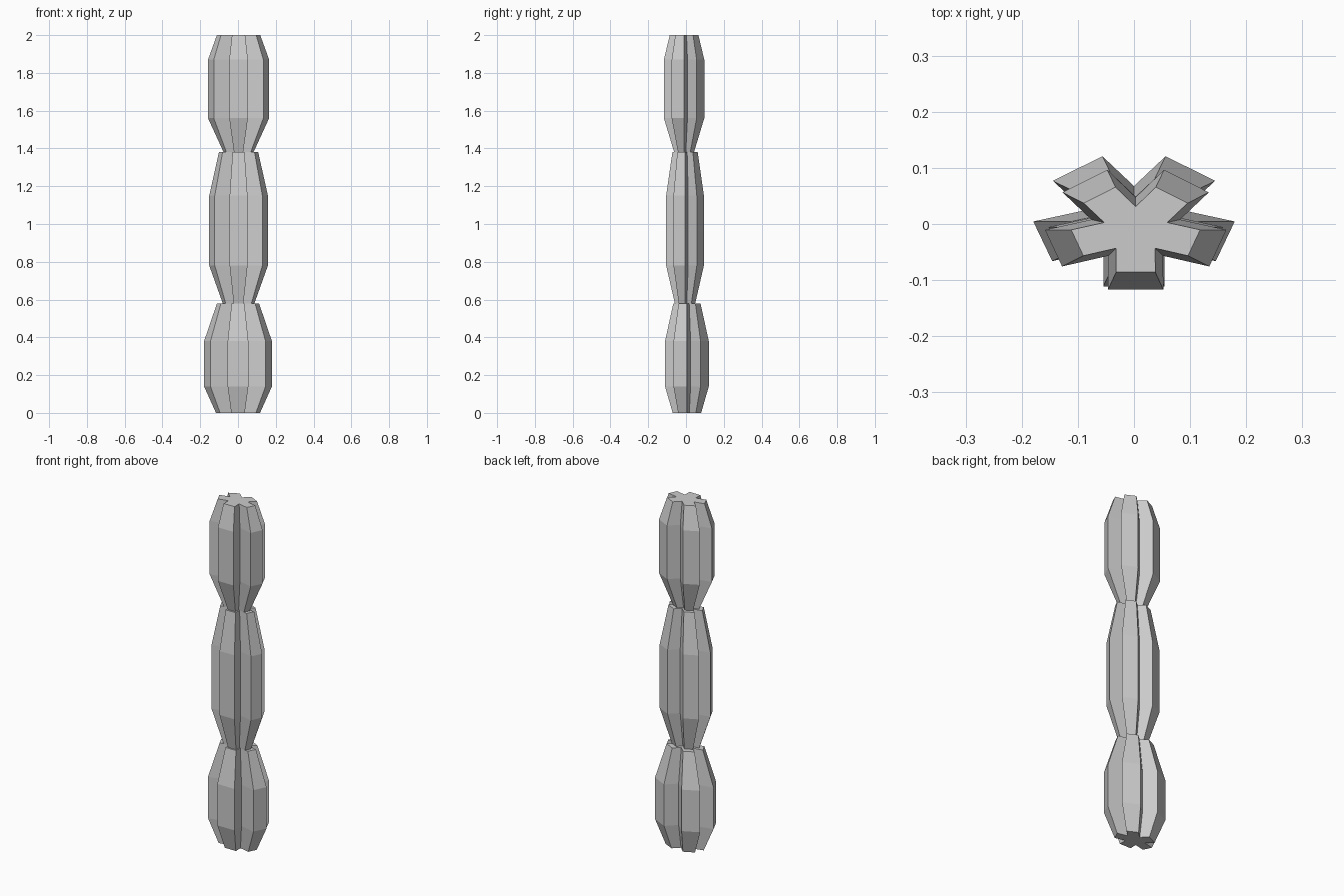
import bpy, bmesh
from math import sin, cos, pi, radians

if "Cube" in bpy.data.objects:
    bpy.data.objects.remove(bpy.data.objects["Cube"])

ARM_HALF = 0.32   # half width of a rib, relative to its radius
NOTCH = 0.54      # radius of the grooves between ribs


def star_ring():
    """Unit cross-section: five blunt ribs, one facing the front."""
    pts = []
    for i in range(5):
        a = radians(-90 + 72 * i)
        for side in (-1, 1):
            w = side * ARM_HALF
            pts.append((cos(a) - sin(a) * w, sin(a) + cos(a) * w))
        b = a + pi / 5
        pts.append((NOTCH * cos(b), NOTCH * sin(b)))
    return pts


def ribbed_segment(name, sx, sy, ox, oy, rings):
    """Loft the star section through (height, scale) rings and cap both ends."""
    bm = bmesh.new()
    section = star_ring()
    loops = [[bm.verts.new((ox + x * sx * s, oy + y * sy * s, z))
              for x, y in section] for z, s in rings]
    n = len(section)
    for lo, hi in zip(loops, loops[1:]):
        for i in range(n):
            j = (i + 1) % n
            bm.faces.new((lo[i], lo[j], hi[j], hi[i]))
    bm.faces.new(loops[0][::-1])
    bm.faces.new(loops[-1])
    bmesh.ops.recalc_face_normals(bm, faces=bm.faces)
    mesh = bpy.data.meshes.new(name)
    bm.to_mesh(mesh)
    bm.free()
    obj = bpy.data.objects.new(name, mesh)
    bpy.context.collection.objects.link(obj)
    return obj


# Three stacked stem segments, each slightly different in girth
ribbed_segment("lower_stem", 0.171, 0.116, 0.0, 0.005,
               [(0.0, 0.65), (0.14, 1.0), (0.38, 1.0), (0.58, 0.62)])
ribbed_segment("middle_stem", 0.148, 0.100, 0.003, -0.005,
               [(0.58, 0.54), (0.78, 1.0), (1.15, 1.0), (1.38, 0.67)])
ribbed_segment("upper_stem", 0.154, 0.107, 0.003, -0.010,
               [(1.38, 0.49), (1.56, 1.0), (1.87, 1.0), (2.0, 0.71)])
